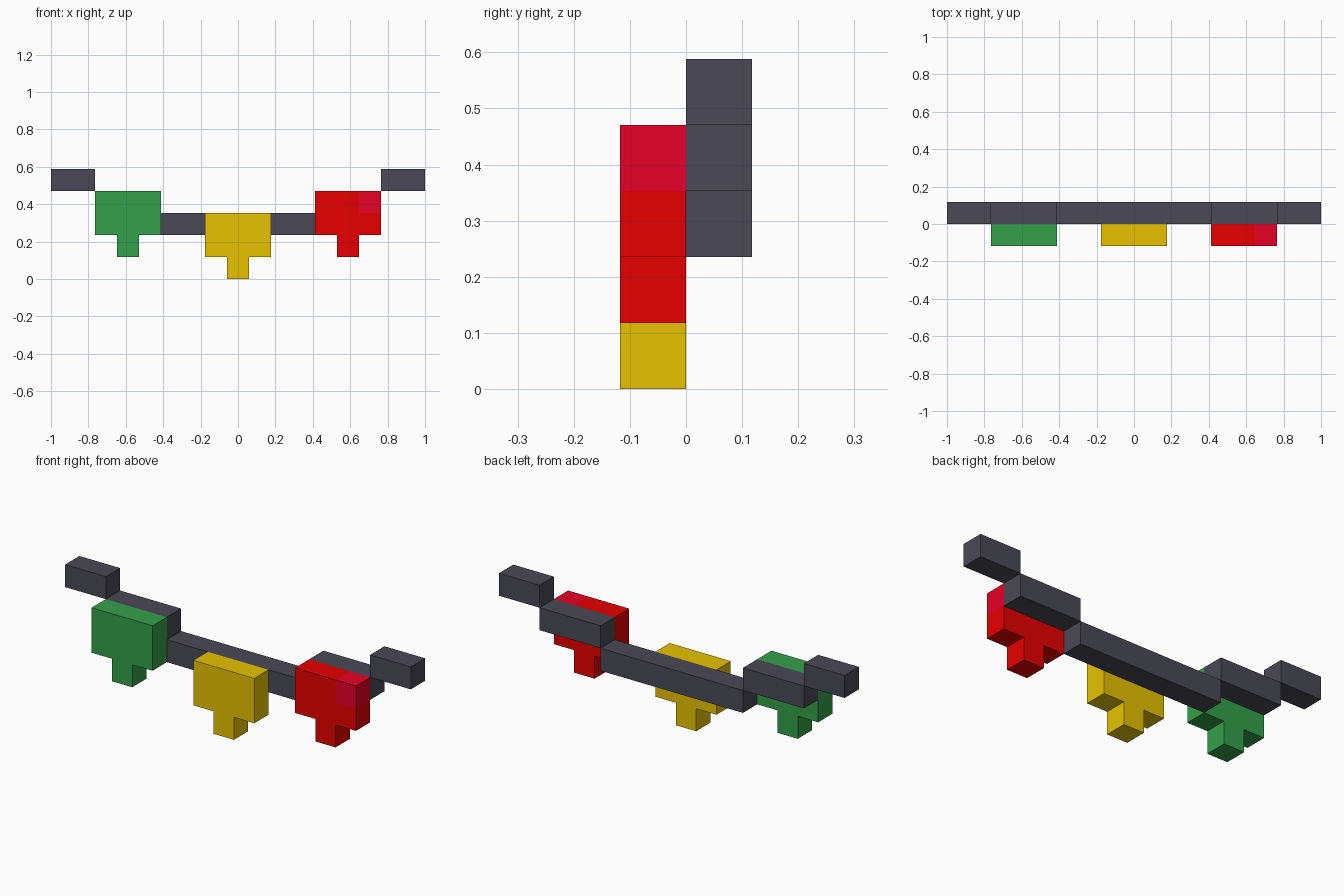
import bpy, bmesh
from mathutils import Vector

if "Cube" in bpy.data.objects:
    bpy.data.objects.remove(bpy.data.objects["Cube"])

U = 2 / 17  # one block


def srgb(r, g, b):
    lin = lambda c: c / 12.92 if c <= 0.04045 else ((c + 0.055) / 1.055) ** 2.4
    return tuple(lin(c / 255) for c in (r, g, b)) + (1.0,)


def material(name, rgb):
    m = bpy.data.materials.new(name)
    m.diffuse_color = srgb(*rgb)
    m.use_nodes = True
    m.node_tree.nodes["Principled BSDF"].inputs["Base Color"].default_value = m.diffuse_color
    return m


wire_grey = material("wire_grey", (74, 73, 86))
green = material("green", (52, 160, 74))
yellow = material("yellow", (235, 198, 0))
red = material("red", (236, 0, 0))
crimson = material("crimson", (236, 0, 40))


def finish(name, bm, *mats):
    bmesh.ops.recalc_face_normals(bm, faces=bm.faces)
    me = bpy.data.meshes.new(name)
    bm.to_mesh(me)
    bm.free()
    for m in mats:
        me.materials.append(m)
    ob = bpy.data.objects.new(name, me)
    bpy.context.collection.objects.link(ob)
    return ob


def extruded(profile, y0, y1):
    """Extrude an x-z outline (in blocks) from y0 to y1."""
    bm = bmesh.new()
    face = bm.faces.new([bm.verts.new((x * U, y0 * U, z * U)) for x, z in profile])
    out = bmesh.ops.extrude_face_region(bm, geom=[face], use_keep_orig=True)
    moved = [v for v in out["geom"] if isinstance(v, bmesh.types.BMVert)]
    bmesh.ops.translate(bm, verts=moved, vec=(0, (y1 - y0) * U, 0))
    return bm


def wire(name, x0, x1, z):
    outline = [(x0, z), (x1, z), (x1, z + 1), (x0, z + 1)]
    finish(name, extruded(outline, 0, 1), wire_grey)


def bulb_mesh(x, z):
    """Wide glass with a narrow tip below it."""
    outline = [(-.5, 0), (.5, 0), (.5, 1), (1.5, 1), (1.5, 3), (-1.5, 3), (-1.5, 1), (-.5, 1)]
    return extruded([(x + a, z + b) for a, b in outline], -1, 0)


# Sagging wire in steps
wire("wire_middle", -3.5, 3.5, 2)
for side, s in (("left", -1), ("right", 1)):
    wire("wire_step_" + side, *sorted((s * 3.5, s * 6.5)), 3)
    wire("wire_end_" + side, *sorted((s * 6.5, s * 8.5)), 4)

# Hanging bulbs
finish("green_bulb", bulb_mesh(-5, 1), green)
finish("yellow_bulb", bulb_mesh(0, 0), yellow)

# Red bulb with a crimson upper right corner block
bm = bulb_mesh(5, 1)
for co, no in (((5.5 * U, 0, 0), (1, 0, 0)), ((0, 0, 3 * U), (0, 0, 1))):
    bmesh.ops.bisect_plane(bm, geom=bm.verts[:] + bm.edges[:] + bm.faces[:],
                           plane_co=Vector(co), plane_no=Vector(no), dist=1e-5)
for f in bm.faces:
    c = f.calc_center_median() / U
    f.material_index = int(c.x > 5.6 and c.z > 3.1)
finish("red_bulb", bm, red, crimson)
